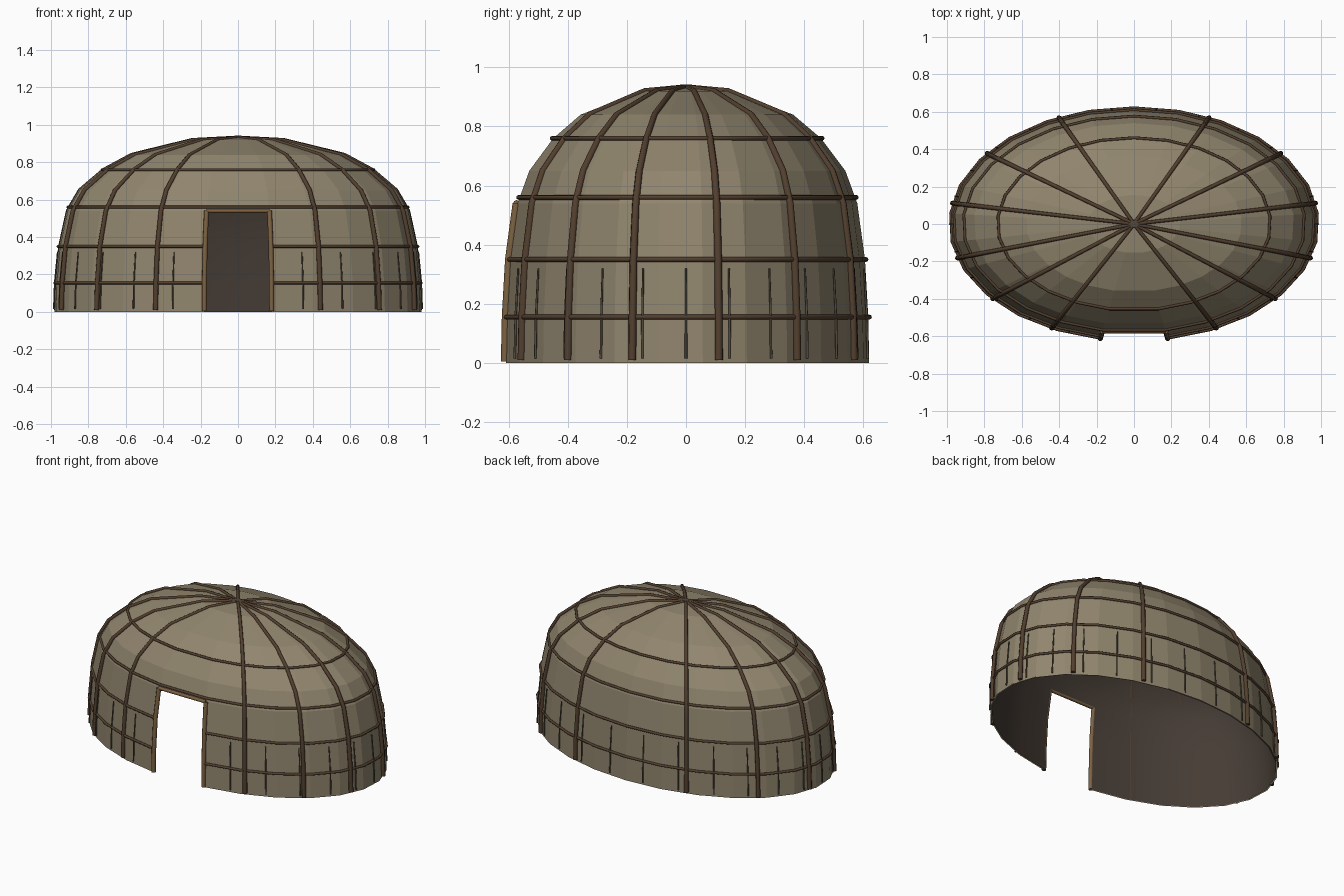
import bpy, bmesh
from math import sin, cos, radians

if "Cube" in bpy.data.objects:
    bpy.data.objects.remove(bpy.data.objects["Cube"])

RX, RY = 0.985, 0.62
DOOR_TOP = 0.54
# dome profile: (height, radius fraction)
PROFILE = [(0, 1), (0.155, 0.995), (0.35, 0.977), (DOOR_TOP, 0.935), (0.65, 0.87),
           (0.76, 0.737), (0.84, 0.585), (0.92, 0.25), (0.933, 0.0)]
DOOR = 10.5     # half angle of the doorway
N = 24          # wall panels beside the doorway
STEP = (360 - 2 * DOOR) / N
ANGLES = [-90 + DOOR + STEP * i for i in range(N + 1)]


def frac(z):
    for (z0, f0), (z1, f1) in zip(PROFILE, PROFILE[1:]):
        if z <= z1:
            return f0 + (f1 - f0) * (z - z0) / (z1 - z0)
    return 0.0


def on_dome(a, z, off=0.0):
    f, t = frac(z), radians(a)
    return ((RX * f + off) * cos(t), (RY * f + off) * sin(t), z)


def material(name, rgb):
    m = bpy.data.materials.new(name)
    m.diffuse_color = (*rgb, 1)
    m.use_nodes = True
    m.node_tree.nodes["Principled BSDF"].inputs["Base Color"].default_value = m.diffuse_color
    return m


bark = material("bark", (0.28, 0.235, 0.155))
inside = material("inside", (0.06, 0.045, 0.035))
pole = material("pole", (0.085, 0.05, 0.028))
frame = material("frame_wood", (0.2, 0.12, 0.055))
seam = material("seam", (0.085, 0.07, 0.045))


def shell(name, mat, off, inward):
    """Faceted dome with an open doorway and open base."""
    bm = bmesh.new()
    rings = [[bm.verts.new(on_dome(a, z - (0.008 if inward and z > 0.8 else 0), off))
              for a in ANGLES] for z, f in PROFILE[:-1]]
    apex = bm.verts.new((0, 0, PROFILE[-1][0] + off))
    for i in range(len(ANGLES)):
        j = (i + 1) % len(ANGLES)
        for k in range(len(rings) - 1):
            if j == 0 and PROFILE[k][0] < DOOR_TOP:
                continue
            bm.faces.new((rings[k][i], rings[k][j], rings[k + 1][j], rings[k + 1][i]))
        bm.faces.new((rings[-1][i], rings[-1][j], apex))
    if inward:
        bmesh.ops.reverse_faces(bm, faces=bm.faces)
        for f in bm.faces:
            f.smooth = True
    me = bpy.data.meshes.new(name)
    bm.to_mesh(me)
    bm.free()
    me.materials.append(mat)
    bpy.context.collection.objects.link(bpy.data.objects.new(name, me))


def tubes(name, paths, radius, mat, taper=1.0, closed=()):
    """Round poles swept along point paths, as one mesh."""
    cu = bpy.data.curves.new(name, 'CURVE')
    cu.dimensions = '3D'
    cu.bevel_depth = radius
    cu.bevel_resolution = 2
    cu.use_fill_caps = True
    for n, path in enumerate(paths):
        s = cu.splines.new('POLY')
        s.points.add(len(path) - 1)
        for i, (pt, co) in enumerate(zip(s.points, path)):
            pt.co = (*co, 1)
            pt.radius = 1 + (taper - 1) * i / (len(path) - 1)
        s.use_cyclic_u = n in closed
    cu.materials.append(mat)
    ob = bpy.data.objects.new(name, cu)
    bpy.context.collection.objects.link(ob)
    bpy.ops.object.select_all(action='DESELECT')
    ob.select_set(True)
    bpy.context.view_layer.objects.active = ob
    bpy.ops.object.convert(target='MESH')


# bark covering and dark lining
shell("bark_shell", bark, 0, False)
shell("inner_lining", inside, -0.008, True)

# bent poles from the ground to the crown
heights = [0.01, 0.155, 0.35, 0.47, 0.54, 0.6, 0.65, 0.71, 0.76, 0.8, 0.84, 0.88, 0.92, 0.933]
half = [-63.5, -40, -17, 10.3, 37.3, 66]
tubes("ribs", [[on_dome(a, z, 0.002) for z in heights]
               for a in half + [180 - h for h in half]], 0.0135, pole, 0.7)

# horizontal hoops; the two lower ones stop at the doorway
tubes("hoops", [[on_dome(a, z, 0.004) for a in ANGLES]
                for z in (0.155, 0.35, 0.56, 0.76)], 0.008, pole, 1.0, (2, 3))

# thin bark seams low on the wall
S = 360 / 26
tubes("bark_seams", [[on_dome(k * S, z) for z in (0.015, 0.155, 0.24, 0.32)]
                     for k in range(26) if abs((k * S) - 270) > 14], 0.0045, seam, 0.7)

# doorway posts and lintel
posts = [[on_dome(a, z, 0.004) for z in (0.005, 0.155, 0.35, DOOR_TOP)]
         for a in (ANGLES[0], ANGLES[-1])]
tubes("door_posts", posts, 0.0135, frame)
tubes("door_lintel", [[posts[0][-1], posts[1][-1]]], 0.011, frame)

# lashing knot at the crown
bpy.ops.mesh.primitive_cylinder_add(vertices=8, radius=0.02, depth=0.02, location=(0, 0, 0.932))
knot = bpy.context.object
knot.name = "crown_knot"
knot.data.materials.append(seam)
